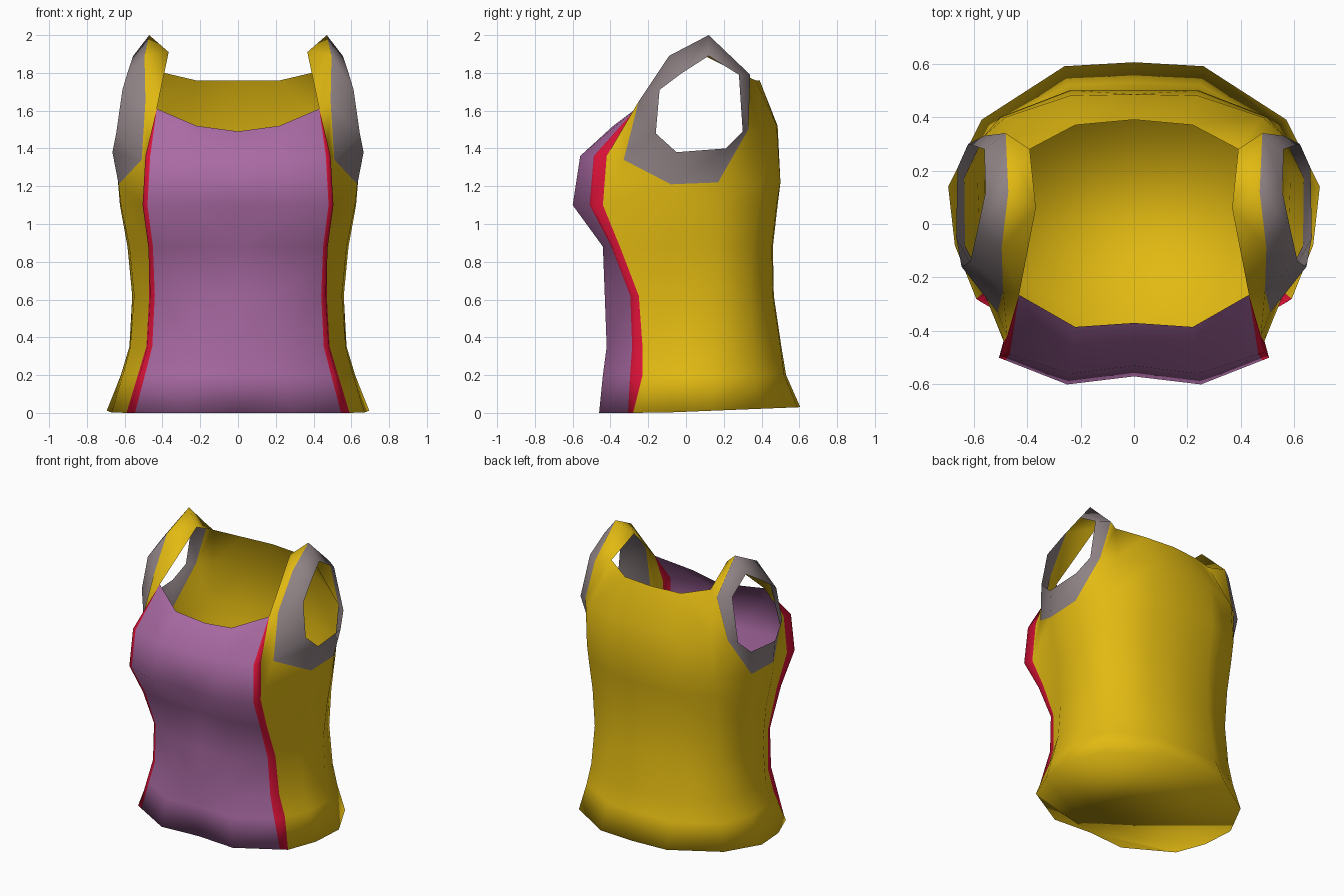
import bpy, bmesh

if "Cube" in bpy.data.objects:
    bpy.data.objects.remove(bpy.data.objects["Cube"])

YELLOW, PURPLE, RED, GREY = range(4)
COLOURS = [("yellow_fabric", (0.76, 0.49, 0.006)),
           ("purple_panel", (0.40, 0.145, 0.37)),
           ("red_piping", (0.72, 0.006, 0.04)),
           ("grey_trim", (0.27, 0.22, 0.23))]

bm = bmesh.new()


def vert(x, y, z):
    return bm.verts.new((x, y, z))


def face(mat, *vs):
    vs = list(dict.fromkeys(vs))
    f = bm.faces.new(vs)
    f.material_index = mat
    f.smooth = True


# Column of points at the shared body heights; the hem rises a little to the back
HEIGHTS = [0, 0.2, 0.35, 0.62, 0.88, 1.1]


def column(xs, ys, extra=()):
    col = []
    for x, y, z in zip(xs, ys, HEIGHTS):
        if z == 0:
            z = max(0.0, 0.006 + 0.04 * y)
        col.append(vert(x, y, z))
    return col + [vert(*p) for p in extra]


def strip(a, b, mat):
    for j in range(min(len(a), len(b)) - 1):
        face(mat, a[j], b[j], b[j + 1], a[j + 1])


# Strap corners at the neckline
neck_front = vert(0.43, -0.265, 1.61)
neck_back = vert(0.39, 0.28, 1.80)
strap_top = vert(0.367, 0.06, 1.91)

# Armhole trim: outer and inner loops
outer = [vert(*p) for p in [
    (0.51, -0.33, 1.34), (0.632, -0.08, 1.21), (0.635, 0.17, 1.22), (0.56, 0.33, 1.5),
    (0.48, 0.34, 1.79), (0.47, 0.12, 2.0), (0.495, -0.09, 1.89), (0.49, -0.25, 1.65)]]
inner = [vert(*p) for p in [
    (0.645, -0.16, 1.48), (0.665, -0.05, 1.38), (0.66, 0.21, 1.40), (0.62, 0.30, 1.49),
    (0.56, 0.28, 1.79), (0.555, 0.12, 1.89), (0.585, -0.02, 1.80), (0.612, -0.14, 1.71)]]

# Body columns, from front centre round the right side to back centre
front_mid = column([0] * 6, [-0.44, -0.42, -0.41, -0.41, -0.42, -0.57],
                   [(0, -0.53, 1.34), (0, -0.37, 1.49)])
bust = column([0.28, 0.25, 0.22, 0.22, 0.23, 0.25],
              [-0.46, -0.44, -0.42, -0.43, -0.44, -0.60],
              [(0.24, -0.56, 1.36), (0.22, -0.385, 1.52)])
seam = column([0.575, 0.52, 0.48, 0.465, 0.475, 0.505],
              [-0.29, -0.28, -0.27, -0.28, -0.39, -0.50],
              [(0.49, -0.48, 1.36)]) + [neck_front]
piping = [bm.verts.new(a.co.lerp(b.co, 0.9)) for a, b in zip(bust[:-1], seam)] + [neck_front]
seam_back = column([0.59, 0.53, 0.485, 0.47, 0.47, 0.487],
                   [-0.28, -0.23, -0.23, -0.25, -0.35, -0.44],
                   [(0.475, -0.42, 1.36)]) + [neck_front]
side_front = column([0.67, 0.61, 0.57, 0.55, 0.575, 0.62],
                    [-0.08] * 6) + [outer[1]]
side_back = column([0.695, 0.62, 0.575, 0.56, 0.585, 0.625],
                   [0.14, 0.15, 0.16, 0.16, 0.17, 0.17]) + [outer[2]]
back_side = column([0.57, 0.53, 0.50, 0.48, 0.49, 0.50],
                   [0.39, 0.36, 0.35, 0.34, 0.35, 0.38],
                   [(0.50, 0.40, 1.22), (0.48, 0.40, 1.5)]) + [neck_back]
back = column([0.26, 0.25, 0.24, 0.24, 0.24, 0.24],
              [0.59, 0.52, 0.50, 0.46, 0.455, 0.48],
              [(0.24, 0.50, 1.22), (0.24, 0.48, 1.52), (0.22, 0.37, 1.76)])
back_mid = column([0] * 6, [0.605, 0.53, 0.505, 0.465, 0.46, 0.485],
                  [(0, 0.50, 1.22), (0, 0.485, 1.52), (0, 0.39, 1.76)])

# Front panel, piping, sides and back
strip(front_mid, bust, PURPLE)
strip(bust, piping, PURPLE)
strip(piping, seam, RED)
for j in range(6):
    face(RED, seam[j], seam_back[j], seam_back[j + 1], seam[j + 1])
face(RED, seam[6], seam_back[6], neck_front)
strip(seam_back[:6], side_front[:6], YELLOW)
strip(side_front, side_back, YELLOW)
strip(side_back[:6], back_side[:6], YELLOW)
strip(back_side, back, YELLOW)
strip(back, back_mid, YELLOW)

# Cloth around the armhole and the shoulder strap
for f in [
    (seam_back[5], side_front[5], outer[1], outer[0]),
    (seam_back[5], outer[0], seam_back[6]),
    (seam_back[6], outer[0], outer[7], neck_front),
    (neck_front, outer[7], outer[6], strap_top),
    (strap_top, outer[6], outer[5]),
    (strap_top, outer[5], outer[4], neck_back),
    (side_back[5], back_side[5], back_side[6], outer[2]),
    (outer[2], back_side[6], outer[3]),
    (back_side[6], back_side[7], outer[3]),
    (outer[3], back_side[7], neck_back, outer[4]),
]:
    face(YELLOW, *f)

# Armhole trim ring
for i in range(8):
    k = (i + 1) % 8
    face(GREY, outer[i], outer[k], inner[k], inner[i])

# Closed underside, fanned from the front centre
hem = [c[0] for c in (bust, piping, seam, seam_back, side_front, side_back,
                      back_side, back, back_mid)]
for a, b in zip(hem, hem[1:]):
    face(YELLOW, front_mid[0], b, a)

mesh = bpy.data.meshes.new("tank_top")
bm.to_mesh(mesh)
bm.free()
for name, rgb in COLOURS:
    m = bpy.data.materials.new(name)
    m.diffuse_color = (*rgb, 1)
    m.use_nodes = True
    m.node_tree.nodes["Principled BSDF"].inputs["Base Color"].default_value = m.diffuse_color
    mesh.materials.append(m)
top = bpy.data.objects.new("tank_top", mesh)
bpy.context.collection.objects.link(top)

# Left half
mirror = top.modifiers.new("mirror", 'MIRROR')
mirror.use_clip = True
mirror.merge_threshold = 0.001
